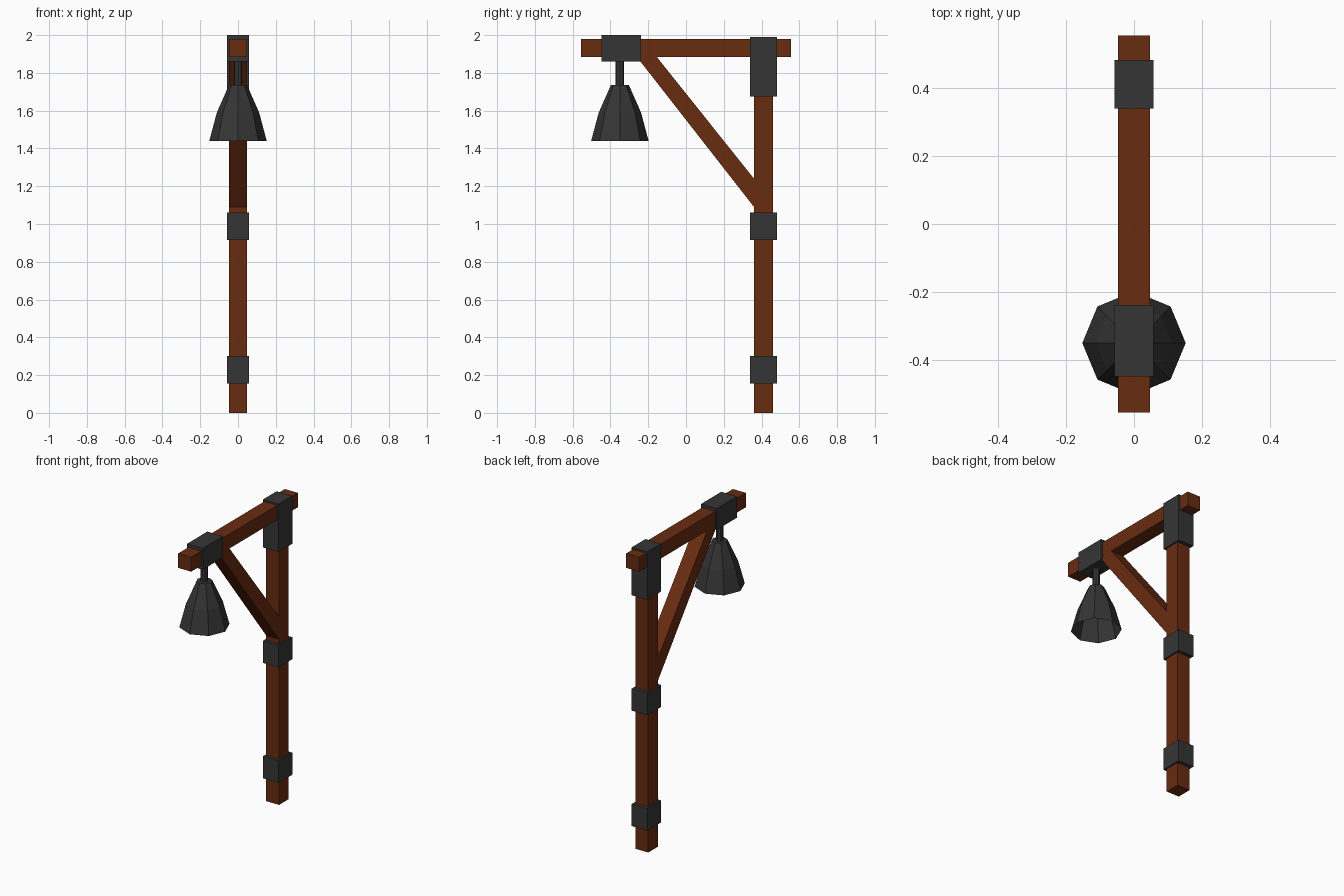
import bpy, bmesh, math
from mathutils import Matrix, Vector

if "Cube" in bpy.data.objects:
    bpy.data.objects.remove(bpy.data.objects["Cube"])


def material(name, rgb):
    m = bpy.data.materials.new(name)
    m.diffuse_color = (*rgb, 1.0)
    m.use_nodes = True
    m.node_tree.nodes["Principled BSDF"].inputs["Base Color"].default_value = m.diffuse_color
    return m


WOOD = material("brown_wood", (0.14, 0.025, 0.005))
IRON = material("dark_iron", (0.036, 0.036, 0.036))


def finish(name, bm, mat):
    bmesh.ops.recalc_face_normals(bm, faces=bm.faces)
    mesh = bpy.data.meshes.new(name)
    bm.to_mesh(mesh)
    bm.free()
    mesh.materials.append(mat)
    obj = bpy.data.objects.new(name, mesh)
    bpy.context.collection.objects.link(obj)
    return obj


def box(name, half_x, y, z, mat):
    """Box centred on x = 0, spanning the y and z ranges."""
    bm = bmesh.new()
    size = Matrix.Diagonal((2 * half_x, y[1] - y[0], z[1] - z[0], 1))
    centre = Matrix.Translation((0, sum(y) / 2, sum(z) / 2))
    bmesh.ops.create_cube(bm, size=1, matrix=centre @ size)
    return finish(name, bm, mat)


def prism(name, half_x, profile, mat):
    """Extrude a (y, z) profile across x."""
    bm = bmesh.new()
    face = bm.faces.new([bm.verts.new((-half_x, y, z)) for y, z in profile])
    ext = bmesh.ops.extrude_face_region(bm, geom=[face])["geom"]
    verts = [v for v in ext if isinstance(v, bmesh.types.BMVert)]
    bmesh.ops.translate(bm, verts=verts, vec=(2 * half_x, 0, 0))
    # the starting face is replaced so that the prism is closed
    if not face.is_valid:
        bmesh.ops.holes_fill(bm, edges=bm.edges)
    return finish(name, bm, mat)


def lathe(name, y, rings, mat, sides=8, cap_bottom=True):
    """Stack of (radius, z) rings around a vertical axis, capped on top."""
    bm = bmesh.new()
    loops = []
    for r, z in rings:
        loops.append([bm.verts.new((r * math.cos(math.tau * i / sides),
                                    y + r * math.sin(math.tau * i / sides), z))
                      for i in range(sides)])
    for a, b in zip(loops, loops[1:]):
        for i in range(sides):
            j = (i + 1) % sides
            bm.faces.new((a[i], a[j], b[j], b[i]))
    bm.faces.new(loops[-1])
    if cap_bottom:
        bm.faces.new(loops[0][::-1])
    return finish(name, bm, mat)


# Timber frame
box("post", 0.047, (0.36, 0.46), (0, 1.95), WOOD)
box("beam", 0.047, (-0.555, 0.555), (1.885, 1.98), WOOD)
prism("diagonal_brace", 0.0465,
      [(0.36, 1.09), (0.40, 1.04), (0.40, 1.19), (0.36, 1.24),
       (-0.155, 1.885), (-0.185, 1.92), (-0.285, 1.92), (-0.245, 1.865)], WOOD)

# Iron bands round the post and the beam
for name, z in (("lower_band", (0.155, 0.30)),
                ("middle_band", (0.915, 1.06)),
                ("top_band", (1.675, 1.99))):
    box(name, 0.057, (0.34, 0.483), z, IRON)
box("beam_band", 0.057, (-0.448, -0.238), (1.86, 2.0), IRON)

# Hanging lamp: stem and open eight-sided shade
lathe("lamp_stem", -0.35, [(0.022, 1.72), (0.022, 1.88)], IRON)
lathe("lamp_shade", -0.35, [(0.152, 1.44), (0.112, 1.59), (0.048, 1.735)],
      IRON, cap_bottom=False)
